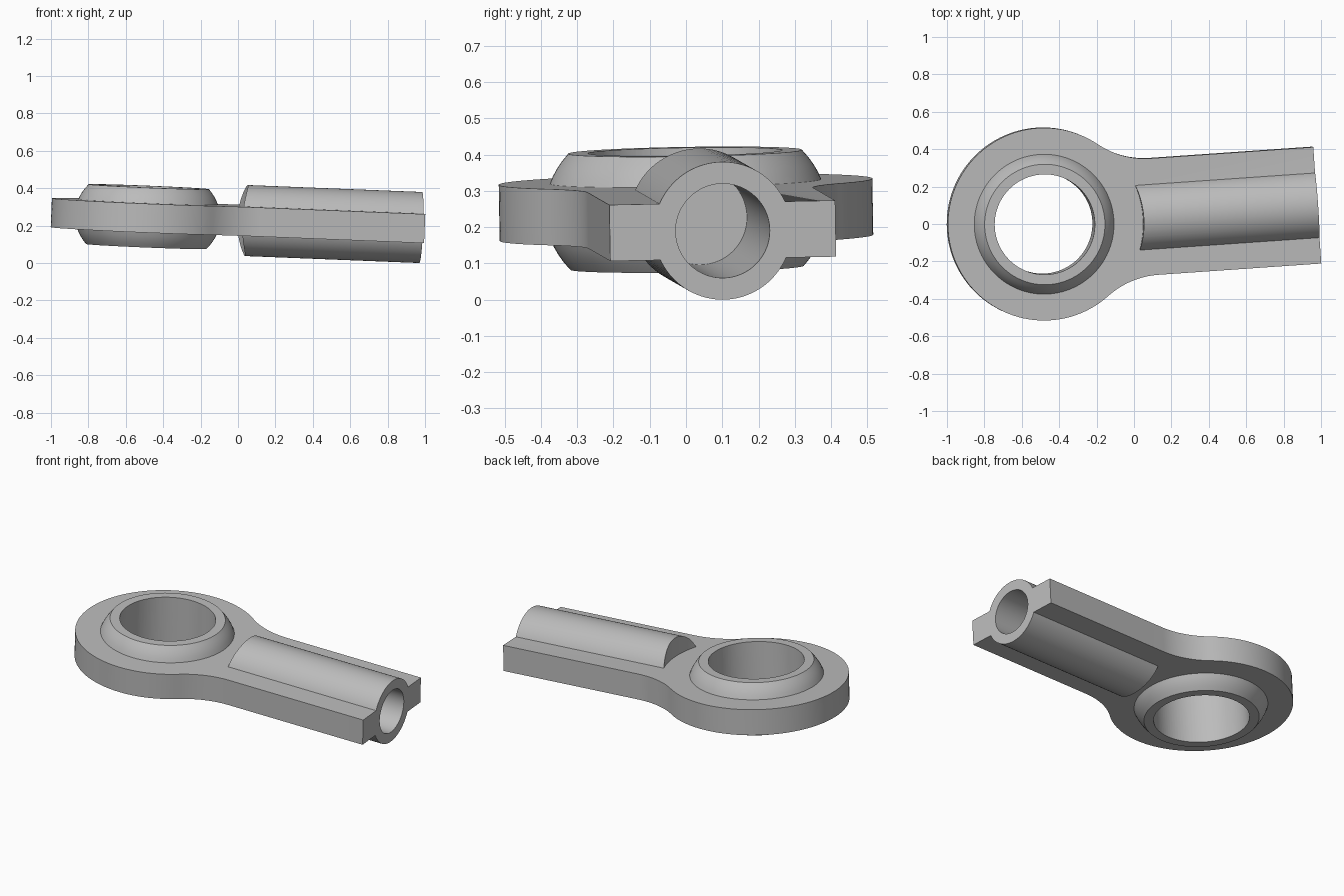
import bpy, bmesh, math
from mathutils import Matrix, Vector

cube = bpy.data.objects.get("Cube")
if cube:
    bpy.data.objects.remove(cube, do_unlink=True)

SEG = 96
HEAD_R, HALF_W, HALF_T = 0.515, 0.312, 0.0775   # head radius, shank half width, half thickness
LENGTH, FILLET = 1.465, 0.45                    # eye centre to shank end, neck fillet
BOSS_H, EYE_R, TUBE_R, BORE_R = 0.16, 0.268, 0.19, 0.13

steel = bpy.data.materials.new("grey metal")
steel.use_nodes = True
grey = (0.5, 0.5, 0.5, 1)
steel.diffuse_color = grey
steel.node_tree.nodes["Principled BSDF"].inputs["Base Color"].default_value = grey


def make_object(name, bm):
    bmesh.ops.recalc_face_normals(bm, faces=bm.faces)
    mesh = bpy.data.meshes.new(name)
    bm.to_mesh(mesh)
    bm.free()
    mesh.materials.append(steel)
    obj = bpy.data.objects.new(name, mesh)
    bpy.context.collection.objects.link(obj)
    return obj


def cylinder(name, radius, length, matrix=Matrix()):
    bm = bmesh.new()
    bmesh.ops.create_cone(bm, cap_ends=True, segments=SEG, radius1=radius,
                          radius2=radius, depth=length, matrix=matrix)
    return make_object(name, bm)


def along_x(start, end):
    return Matrix.Translation(((start + end) / 2, 0, 0)) @ Matrix.Rotation(math.pi / 2, 4, 'Y')


def combine(target, tool, operation):
    """Apply a boolean and drop the tool."""
    tool.hide_render = True
    mod = target.modifiers.new("cut", 'BOOLEAN')
    mod.operation, mod.object, mod.solver = operation, tool, 'EXACT'
    bpy.context.view_layer.objects.active = target
    bpy.ops.object.modifier_apply(modifier=mod.name)
    bpy.data.objects.remove(tool, do_unlink=True)


def arc(cx, cy, r, a0, a1, n):
    return [(cx + r * math.cos(a0 + (a1 - a0) * i / n),
             cy + r * math.sin(a0 + (a1 - a0) * i / n)) for i in range(n + 1)]


# Flat plate: round head flowing through concave fillets into a straight shank
fy = HALF_W + FILLET
fx = math.sqrt((HEAD_R + FILLET) ** 2 - fy ** 2)
meet = math.atan2(fy, fx)
neck = arc(fx, fy, FILLET, -math.pi / 2, meet - math.pi, 20)
upper = [(LENGTH, HALF_W)] + neck
head = arc(0, 0, HEAD_R, meet, 2 * math.pi - meet, 80)[1:-1]
outline = upper + head + [(x, -y) for x, y in reversed(upper)]
bm = bmesh.new()
face = bm.faces.new([bm.verts.new((x, y, -HALF_T)) for x, y in outline])
top = bmesh.ops.extrude_face_region(bm, geom=[face])
bmesh.ops.translate(bm, vec=(0, 0, 2 * HALF_T),
                    verts=[v for v in top["geom"] if isinstance(v, bmesh.types.BMVert)])
body = make_object("rod_end_body", bm)

# Threaded-end tube, its inner end following the round of the head
tube = cylinder("shank_tube", TUBE_R, LENGTH - 0.3, along_x(0.3, LENGTH))
combine(tube, cylinder("head_clearance", 0.53, 1), 'DIFFERENCE')
combine(body, tube, 'UNION')
combine(body, cylinder("shank_bore", BORE_R, 1.0, along_x(LENGTH - 0.91, LENGTH + 0.09)), 'DIFFERENCE')

# Rounded boss on both sides of the head
half = [(0.322, BOSS_H), (0.339, 0.14), (0.353, 0.12), (0.365, 0.099), (0.374, HALF_T)]
profile = [(0, BOSS_H)] + half + [(r, -z) for r, z in reversed(half)] + [(0, -BOSS_H)]
bm = bmesh.new()
ring = [bm.verts.new((r, 0, z)) for r, z in profile]
edges = [bm.edges.new(pair) for pair in zip(ring, ring[1:])]
bmesh.ops.spin(bm, geom=ring + edges, axis=(0, 0, 1), cent=(0, 0, 0),
               angle=2 * math.pi, steps=SEG)
bmesh.ops.remove_doubles(bm, verts=bm.verts, dist=0.0001)
combine(body, make_object("eye_boss", bm), 'UNION')
combine(body, cylinder("eye_hole", EYE_R, 1), 'DIFFERENCE')

# Slightly tilted resting pose, centred on the ground
normal = Vector((0.041, -0.017, 1)).normalized()
axis = Vector((1.46, 0.1, 0))
axis = (axis - normal * axis.dot(normal)).normalized()
side = normal.cross(axis)
body.data.transform(Matrix((axis, side, normal)).transposed().to_4x4())
lo = [min(v.co[i] for v in body.data.vertices) for i in range(3)]
hi = [max(v.co[i] for v in body.data.vertices) for i in range(3)]
body.data.transform(Matrix.Translation((-(lo[0] + hi[0]) / 2, -(lo[1] + hi[1]) / 2, -lo[2])))

bpy.ops.object.select_all(action='DESELECT')
body.select_set(True)
bpy.context.view_layer.objects.active = body
bpy.ops.object.shade_smooth_by_angle(angle=math.radians(20))
